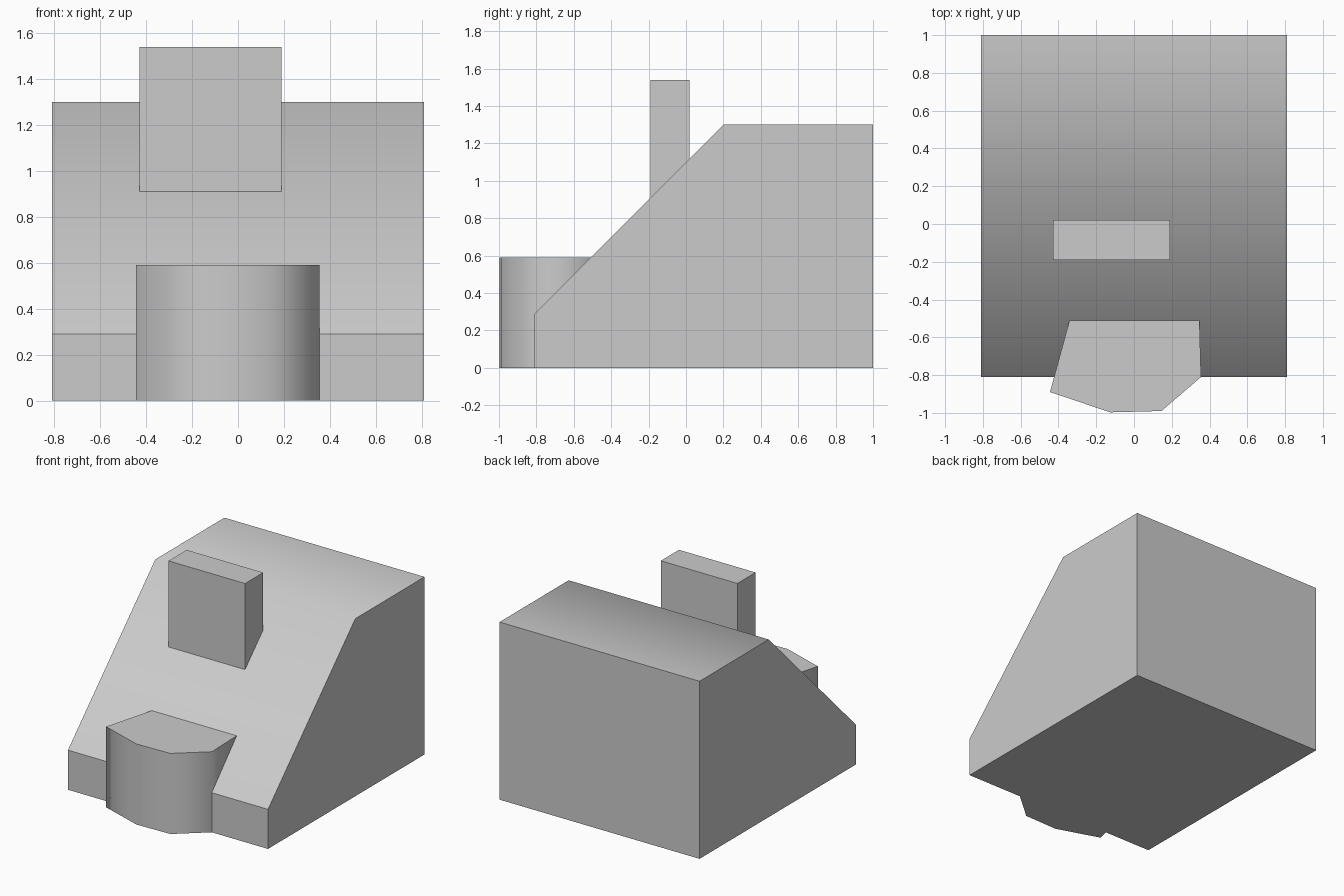
import bpy
import bmesh
from mathutils import Vector

default_cube = bpy.data.objects.get("Cube")
if default_cube:
    bpy.data.objects.remove(default_cube, do_unlink=True)

# One grey for the whole model
GREY = (0.6, 0.6, 0.6, 1)
grey = bpy.data.materials.new("light_grey")
grey.use_nodes = True
grey.diffuse_color = GREY
grey.node_tree.nodes["Principled BSDF"].inputs["Base Color"].default_value = GREY


def prism(name, outline, sweep, is_smooth):
    """Extrude an outline along sweep; edges chosen by is_smooth are shaded round."""
    bm = bmesh.new()
    base = bm.faces.new([bm.verts.new(p) for p in outline])
    moved = bmesh.ops.extrude_face_region(bm, geom=[base], use_keep_orig=True)["geom"]
    bmesh.ops.translate(bm, vec=sweep,
                        verts=[v for v in moved if isinstance(v, bmesh.types.BMVert)])
    bmesh.ops.recalc_face_normals(bm, faces=bm.faces)
    for face in bm.faces:
        face.smooth = True
    for edge in bm.edges:
        a, b = (v.co for v in edge.verts)
        edge.smooth = is_smooth(a, b)
    mesh = bpy.data.meshes.new(name)
    bm.to_mesh(mesh)
    bm.free()
    mesh.materials.append(grey)
    obj = bpy.data.objects.new(name, mesh)
    bpy.context.collection.objects.link(obj)
    return obj


# Main body: sloped side profile swept across the width, soft only at the ridge
HALF = 0.81
RIDGE = Vector((0, 0.2, 1.3))
profile = [(-HALF, 0), (-HALF, 0.29), (RIDGE.y, RIDGE.z), (1, RIDGE.z), (1, 0)]
prism("sloped_body", [(-HALF, y, z) for y, z in profile], (2 * HALF, 0, 0),
      lambda a, b: all(abs(p.y - RIDGE.y) < 0.01 and p.z > 1 for p in (a, b)))

# Upright block standing on the slope
block = [(-0.43, -0.19), (0.19, -0.19), (0.19, 0.02), (-0.43, 0.02)]
prism("chimney_block", [(x, y, 0.88) for x, y in block], (0, 0, 0.66),
      lambda a, b: False)

# Bulging front bay: soft around its upright walls, crisp at top and bottom
bay = [(-0.445, -0.89), (-0.125, -0.997), (0.145, -0.99), (0.355, -0.81),
       (0.345, -0.45), (-0.325, -0.45)]
prism("front_bay", [(x, y, 0) for x, y in bay], (0, 0, 0.59),
      lambda a, b: abs(a.z - b.z) > 0.1)
